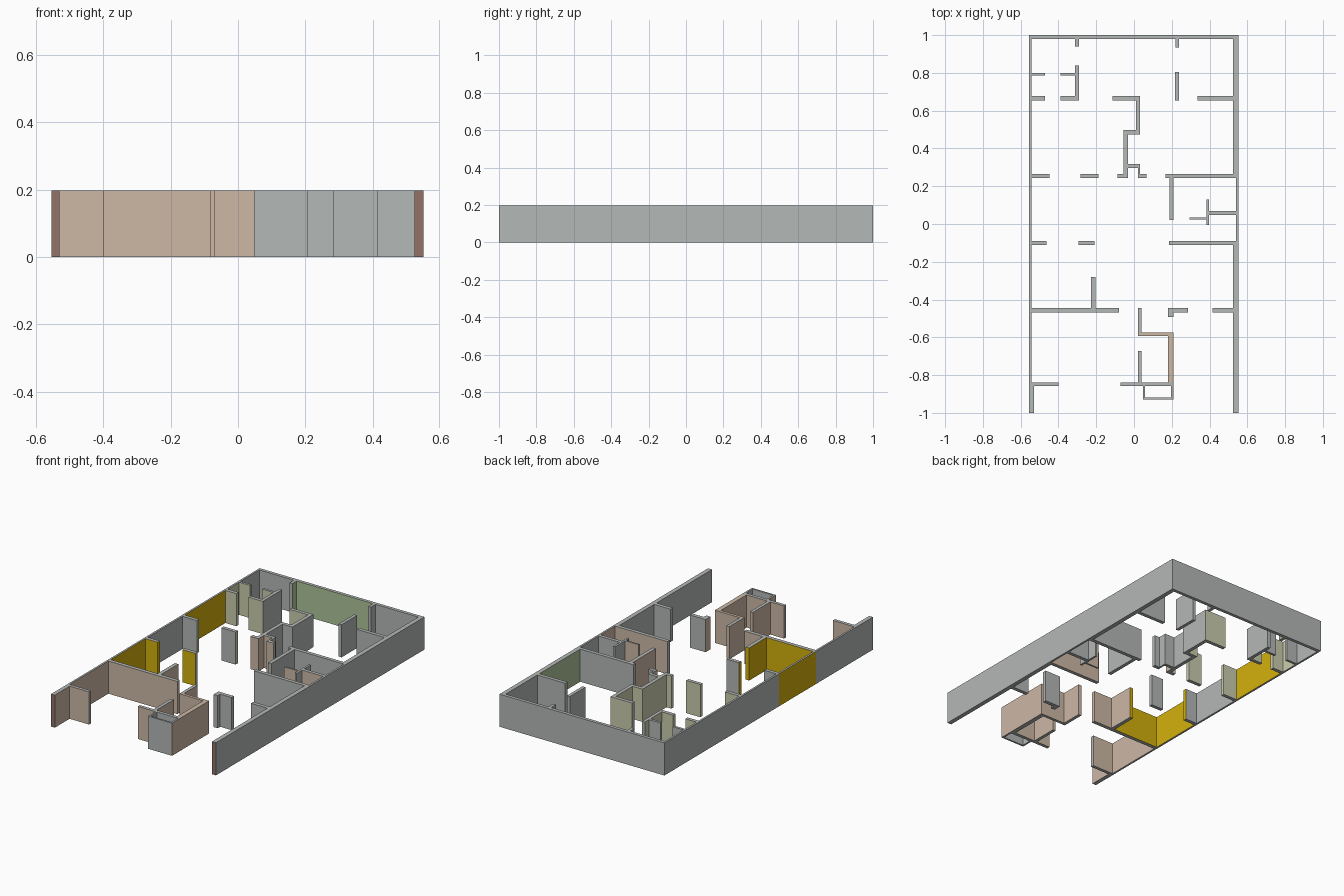
import bpy, bmesh
from mathutils import Vector

HEIGHT = 0.198


def srgb(r, g, b):
    lin = [((c / 255 + 0.055) / 1.055) ** 2.4 if c > 10 else c / 255 / 12.92 for c in (r, g, b)]
    return (*lin, 1.0)


COLOURS = {
    "grey": srgb(180, 184, 182),
    "beige": srgb(205, 184, 165),
    "brown": srgb(145, 115, 105),
    "yellow": srgb(212, 177, 12),
    "green": srgb(174, 196, 152),
    "khaki": srgb(203, 205, 173),
}
NAMES = list(COLOURS)
MATS = []
for n, c in COLOURS.items():
    m = bpy.data.materials.new(n + "_paint")
    m.diffuse_color = c
    MATS.append(m)

# Paint zones: a wall face takes the colour of the zone it looks into (first match wins)
ZONES = [
    ("brown", -1, 1, -1.1, -1),              # open front ends of the side walls
    ("yellow", -.70, -.21, -.456, -.10),     # kitchen
    ("yellow", -.54, -.53, .254, .666),      # accent on the left wall
    ("green", -.302, .229, .96, .98),        # accent on the back wall
    ("green", .51, .525, .254, .666),        # accent on the right wall
    ("khaki", -.56, -.315, .66, .79),        # closet
    ("grey", -.035, .04, .31, .475),         # recess by the right room
    ("beige", -.034, .022, .24, .30),        # hall niche
    ("khaki", -.56, .012, .25, .66),         # back left room
    ("khaki", -.12, .04, .68, .70),
    ("beige", -.09, .07, .225, .243),        # hall
    ("beige", .17, .188, .02, .243),
    ("beige", .21, .545, -.09, .047),        # bathroom
    ("beige", -.205, .182, -.838, -.122),    # entrance and stairs
    ("beige", -.56, -.20, -.838, -.468),     # living room
    ("beige", -.53, .046, -1, -.858),        # porch
    ("beige", .208, .23, -.94, -.57),
]


def paint(p):
    for name, x0, x1, y0, y1 in ZONES:
        if x0 <= p.x <= x1 and y0 <= p.y <= y1:
            return NAMES.index(name)
    return 0


def walls(name, boxes, cuts_x=(), cuts_y=(), top="grey"):
    """One object from upright wall boxes (x0, x1, y0, y1), cut where the paint changes."""
    bm = bmesh.new()
    for x0, x1, y0, y1 in boxes:
        verts = bmesh.ops.create_cube(bm, size=1)["verts"]
        for v in verts:
            v.co = Vector(((x0 + x1) / 2 + v.co.x * (x1 - x0),
                           (y0 + y1) / 2 + v.co.y * (y1 - y0),
                           (v.co.z + .5) * HEIGHT))
    for axis, cuts in (((1, 0, 0), cuts_x), ((0, 1, 0), cuts_y)):
        for c in cuts:
            bmesh.ops.bisect_plane(bm, geom=bm.verts[:] + bm.edges[:] + bm.faces[:],
                                   plane_co=Vector(axis) * c, plane_no=axis)
    bm.normal_update()
    for f in bm.faces:
        if abs(f.normal.z) > .5:
            f.material_index = NAMES.index(top) if f.normal.z > 0 else 0
        else:
            f.material_index = paint(f.calc_center_median() + f.normal * .01)
    me = bpy.data.meshes.new(name)
    bm.to_mesh(me)
    bm.free()
    for m in MATS:
        me.materials.append(m)
    ob = bpy.data.objects.new(name, me)
    bpy.context.collection.objects.link(ob)


# Outer shell
walls("left_wall", [(-.555, -.543, -1, 1)], cuts_y=(-.838, -.456, -.10, .254, .666, .792))
walls("left_wall_front", [(-.543, -.53, -1, -.838)], cuts_y=(-.858,))
walls("right_wall", [(.54, .552, -1, 1)], cuts_y=(-.10, .057, .254))
walls("right_wall_lining", [(.525, .54, -1, -.09), (.525, .54, .243, 1)],
      cuts_y=(-.112, .265, .655))
walls("back_wall", [(-.543, .525, .98, 1)], cuts_x=(-.302, .229))

# Back rooms and closet
walls("back_room_walls", [
    (-.312, -.292, .94, .98), (.22, .238, .935, .98),
    (-.543, -.47, .785, .80), (-.388, -.312, .785, .80),
    (-.312, -.292, .655, .84),
    (-.543, -.47, .655, .677), (-.388, -.312, .655, .677),
    (.217, .237, .655, .805), (.337, .525, .655, .677),
])

# Zigzag wall between the back left room and the right room
walls("zigzag_wall", [
    (-.113, .011, .655, .677), (.011, .033, .475, .677),
    (-.033, .011, .475, .497), (-.055, -.033, .317, .497),
    (-.055, -.033, .243, .317), (-.033, .033, .297, .317),
    (.022, .033, .243, .297), (.033, .067, .243, .265),
    (-.087, -.055, .243, .265),
])

# Middle cross wall
walls("middle_cross_wall", [
    (-.543, -.447, .243, .265), (-.282, -.187, .243, .265),
    (.167, .188, .243, .265), (.21, .525, .243, .265),
])

# Bathroom
walls("bathroom_walls", [
    (.188, .21, .02, .265), (.385, .398, -.005, .13),
    (.398, .54, .047, .068), (.293, .385, .024, .035),
    (.186, .54, -.112, -.09),
])

# Kitchen
walls("kitchen_walls", [
    (-.543, -.462, -.112, -.09), (-.293, -.208, -.112, -.09),
    (-.228, -.205, -.468, -.28),
    (-.543, -.228, -.468, -.445), (-.205, -.08, -.468, -.445),
])

# Front right room
walls("front_right_walls", [
    (.18, .285, -.468, -.445), (.415, .525, -.468, -.445),
    (.18, .208, -.492, -.468),
])

# Stairs and front bay
walls("stair_enclosure", [(.02, .208, -.592, -.574), (.18, .208, -.838, -.592)], top="beige")
walls("stair_side_walls", [(.02, .04, -.574, -.445), (.02, .04, -.838, -.672)])
walls("front_walls", [(-.543, -.40, -.858, -.838), (-.072, .208, -.858, -.838)],
      cuts_x=(.047,))
walls("front_bay", [
    (.047, .058, -.93, -.858), (.197, .208, -.93, -.858), (.058, .197, -.93, -.919),
])
